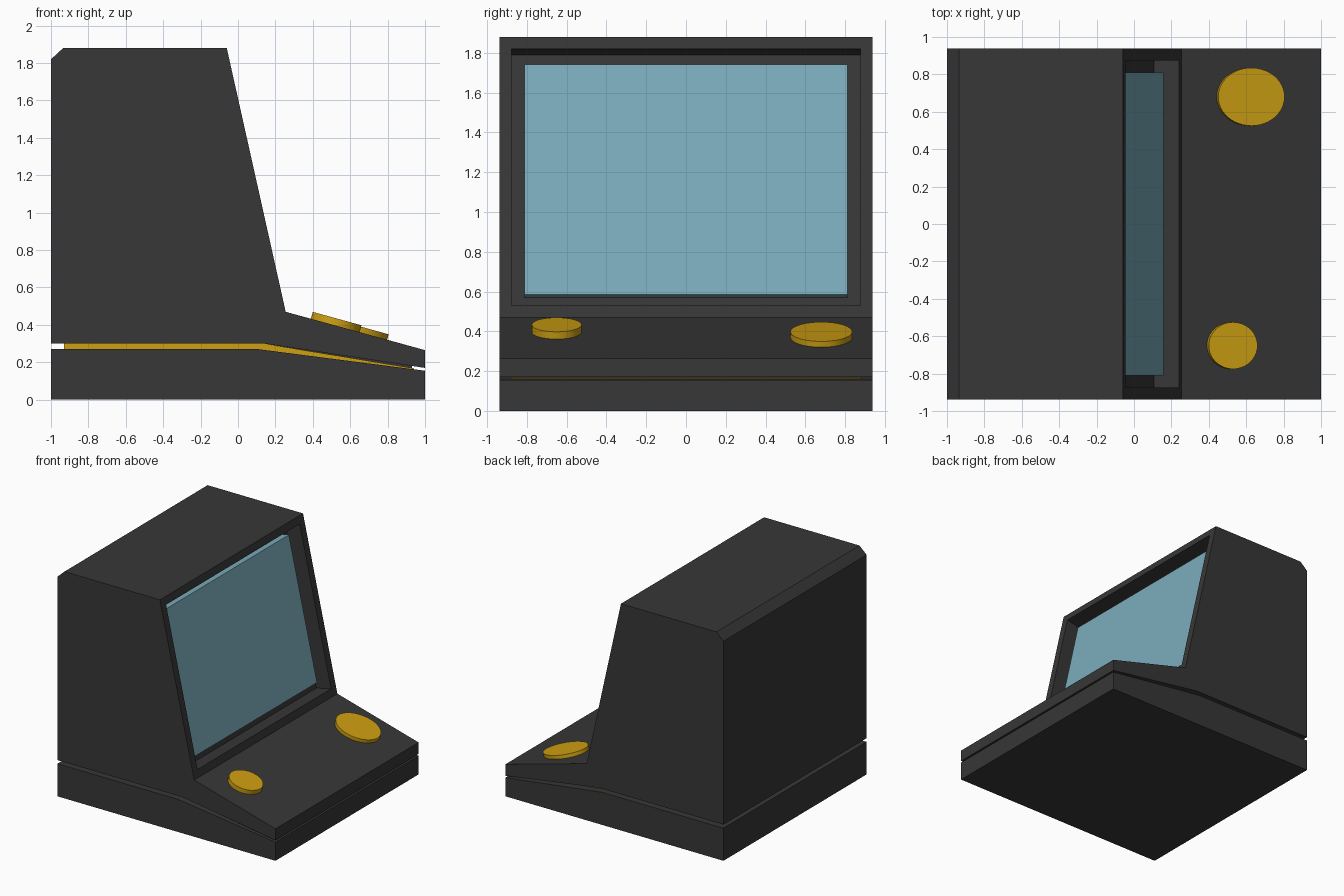
import bpy, bmesh, math
from mathutils import Vector, Matrix

cube = bpy.data.objects.get("Cube")
if cube:
    bpy.data.objects.remove(cube, do_unlink=True)


def material(name, rgb):
    mat = bpy.data.materials.new(name)
    mat.use_nodes = True
    mat.diffuse_color = (*rgb, 1)
    mat.node_tree.nodes["Principled BSDF"].inputs["Base Color"].default_value = (*rgb, 1)
    return mat


CHARCOAL = material("charcoal plastic", (0.038, 0.038, 0.038))
GOLD = material("gold", (0.62, 0.35, 0.006))
GLASS = material("blue glass", (0.2, 0.41, 0.5))
HALF_WIDTH = 0.9375


def finish(bm, name, mat):
    bmesh.ops.recalc_face_normals(bm, faces=bm.faces)
    mesh = bpy.data.meshes.new(name)
    bm.to_mesh(mesh)
    bm.free()
    mesh.materials.append(mat)
    obj = bpy.data.objects.new(name, mesh)
    bpy.context.collection.objects.link(obj)
    return obj


def prism(profile, half):
    """Side profile in x and z, extruded across y."""
    bm = bmesh.new()
    face = bm.faces.new([bm.verts.new((x, -half, z)) for x, z in profile])
    ext = bmesh.ops.extrude_face_region(bm, geom=[face])["geom"]
    verts = [v for v in ext if isinstance(v, bmesh.types.BMVert)]
    bmesh.ops.translate(bm, verts=verts, vec=(0, 2 * half, 0))
    bmesh.ops.recalc_face_normals(bm, faces=bm.faces)
    return bm


# Lower base
base = [(-1, 0), (1, 0), (1, 0.155), (0.11, 0.27), (-1, 0.27)]
finish(prism(base, HALF_WIDTH), "base", CHARCOAL)

# Core between the shells, with the gold trim around it
core = [(-0.92, 0.26), (0.11, 0.26), (0.93, 0.15), (0.93, 0.185), (0.14, 0.31), (-0.92, 0.31)]
finish(prism(core, 0.86), "inner_core", CHARCOAL)
trim = [(-0.93, 0.265), (0.11, 0.265), (0.94, 0.158), (0.94, 0.168), (0.14, 0.3), (-0.93, 0.3)]
finish(prism(trim, 0.875), "gold_trim", GOLD)

# Upper shell with a recess in the sloped front
lip_top, lip_bottom = Vector((-0.06, 0, 1.88)), Vector((0.255, 0, 0.47))
slope = (lip_top - lip_bottom).normalized()
normal = Vector((slope.z, 0, -slope.x))
shell = [(-1, 0.3), (0.14, 0.3), (1, 0.17), (1, 0.265), (lip_bottom.x, lip_bottom.z),
         (lip_top.x, lip_top.z), (-0.935, 1.88), (-1, 1.82)]
bm = prism(shell, HALF_WIDTH)
bm.normal_update()
front = max(bm.faces, key=lambda f: f.normal.dot(normal))
bmesh.ops.inset_region(bm, faces=[front], thickness=0.088)
floor = bmesh.ops.extrude_discrete_faces(bm, faces=[front])["faces"][0]
bmesh.ops.translate(bm, verts=floor.verts, vec=-0.138 * normal)
finish(bm, "upper_shell", CHARCOAL)


# Screen block standing on the recess floor
def on_face(z, depth):
    point = lip_bottom + slope * ((z - lip_bottom.z) / slope.z) - normal * depth
    return point.x, point.z


screen = [on_face(0.60, 0.07), on_face(1.756, 0.07), on_face(1.756, 0.139), on_face(0.60, 0.139)]
finish(prism(screen, 0.81), "screen", GLASS)

# Oval buttons on the sloped deck
deck_tilt = math.atan2(0.205, 0.745)
for name, x, y, rx, ry, height in (("right_button", 0.52, -0.65, 0.135, 0.125, 0.038),
                                   ("left_button", 0.62, 0.68, 0.184, 0.155, 0.03)):
    bm = bmesh.new()
    bmesh.ops.create_cone(bm, cap_ends=True, segments=48, radius1=1, radius2=1, depth=1)
    z = 0.47 - (x - 0.255) * math.tan(deck_tilt)
    place = (Matrix.Translation((x, y, z)) @ Matrix.Rotation(deck_tilt, 4, 'Y')
             @ Matrix.Diagonal((rx, ry, height * 2, 1)))
    bmesh.ops.transform(bm, matrix=place, verts=bm.verts)
    button = finish(bm, name, GOLD)
    bpy.ops.object.select_all(action='DESELECT')
    button.select_set(True)
    bpy.context.view_layer.objects.active = button
    bpy.ops.object.shade_smooth_by_angle(angle=math.radians(30))
